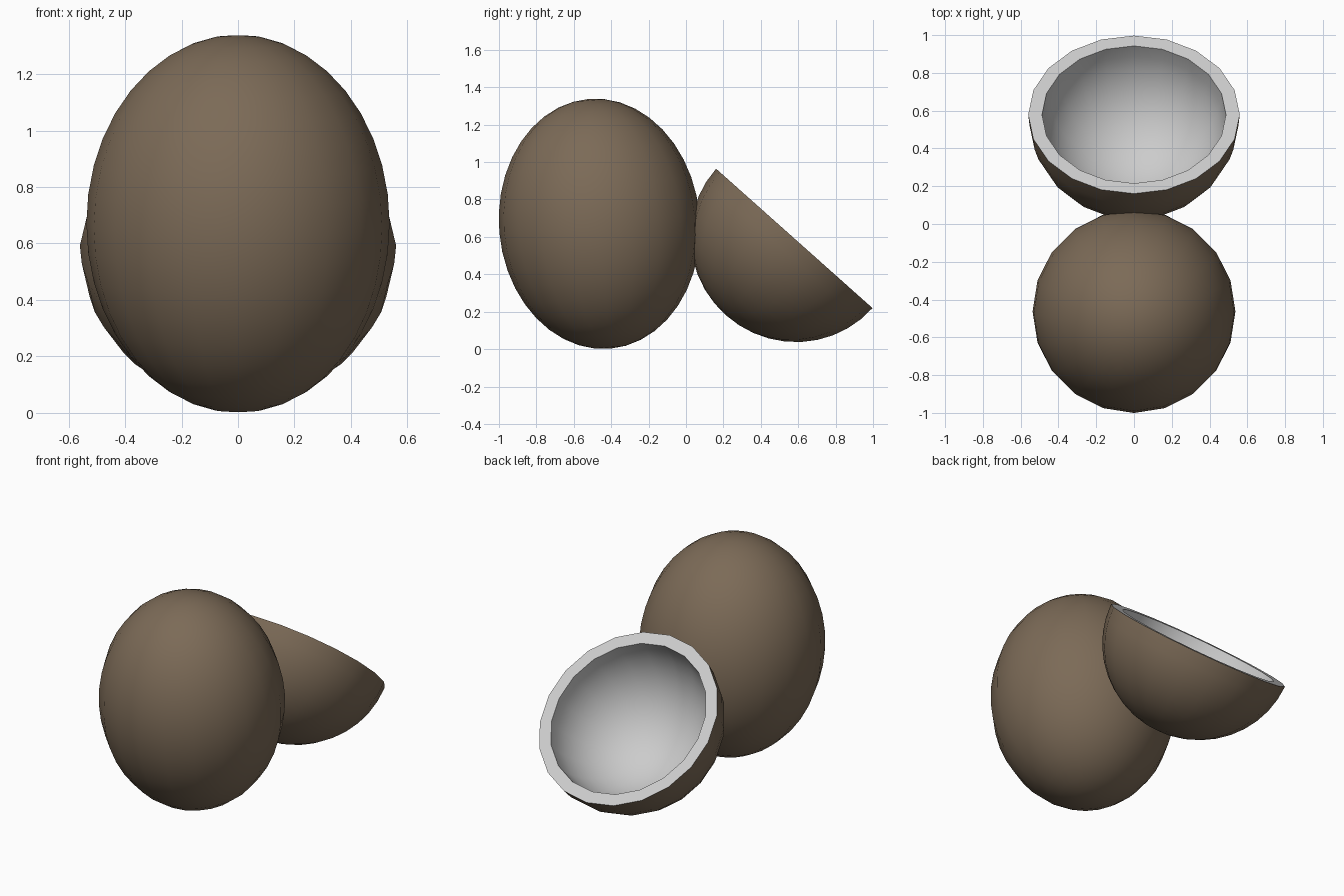
import bpy, bmesh
from math import sin, cos, pi, radians

if "Cube" in bpy.data.objects:
    bpy.data.objects.remove(bpy.data.objects["Cube"])

SIDES = 20


def arc(r, h, a0, a1, n):
    """Points (radius, height) on an ellipse, angle measured from straight down."""
    return [(r * sin(a0 + (a1 - a0) * i / n), -h * cos(a0 + (a1 - a0) * i / n))
            for i in range(n + 1)]


def lathe(name, profile, loc, tilt, brown_when):
    """Spin a profile around z; profile band i is brown where brown_when(i)."""
    bm = bmesh.new()
    rings = []
    for r, z in profile:
        if r < 1e-5:
            rings.append([bm.verts.new((0, 0, z))] * SIDES)
        else:
            rings.append([bm.verts.new((r * cos(2 * pi * k / SIDES),
                                        r * sin(2 * pi * k / SIDES), z))
                          for k in range(SIDES)])
    for i, (lo, hi) in enumerate(zip(rings, rings[1:])):
        for k in range(SIDES):
            j = (k + 1) % SIDES
            loop = list(dict.fromkeys((lo[k], lo[j], hi[j], hi[k])))
            bm.faces.new(loop).material_index = 0 if brown_when(i) else 1
    bmesh.ops.recalc_face_normals(bm, faces=bm.faces)
    mesh = bpy.data.meshes.new(name)
    bm.to_mesh(mesh)
    bm.free()
    obj = bpy.data.objects.new(name, mesh)
    bpy.context.collection.objects.link(obj)
    mesh.materials.append(husk)
    mesh.materials.append(None)      # plain grey flesh
    obj.location = loc
    obj.rotation_euler.x = radians(tilt)
    bpy.ops.object.select_all(action='DESELECT')
    obj.select_set(True)
    bpy.context.view_layer.objects.active = obj
    bpy.ops.object.shade_smooth_by_angle(angle=radians(30))
    return obj


husk = bpy.data.materials.new("husk_brown")
husk.diffuse_color = (0.20, 0.145, 0.095, 1)
husk.use_nodes = True
husk.node_tree.nodes["Principled BSDF"].inputs["Base Color"].default_value = husk.diffuse_color

# Whole coconut, leaning slightly forward
lathe("whole_coconut", arc(0.537, 0.67, 0, pi, 20),
      (0, -0.463, 0.67), 5, lambda i: True)

# Halved coconut: outer shell, flat cut rim, hollow inside
shell = arc(0.56, 0.55, 0, pi / 2, 10)
hollow = arc(0.487, 0.48, pi / 2, 0, 10)
lathe("half_coconut", shell + hollow,
      (0, 0.579, 0.592), -41.7, lambda i: i < 10)
